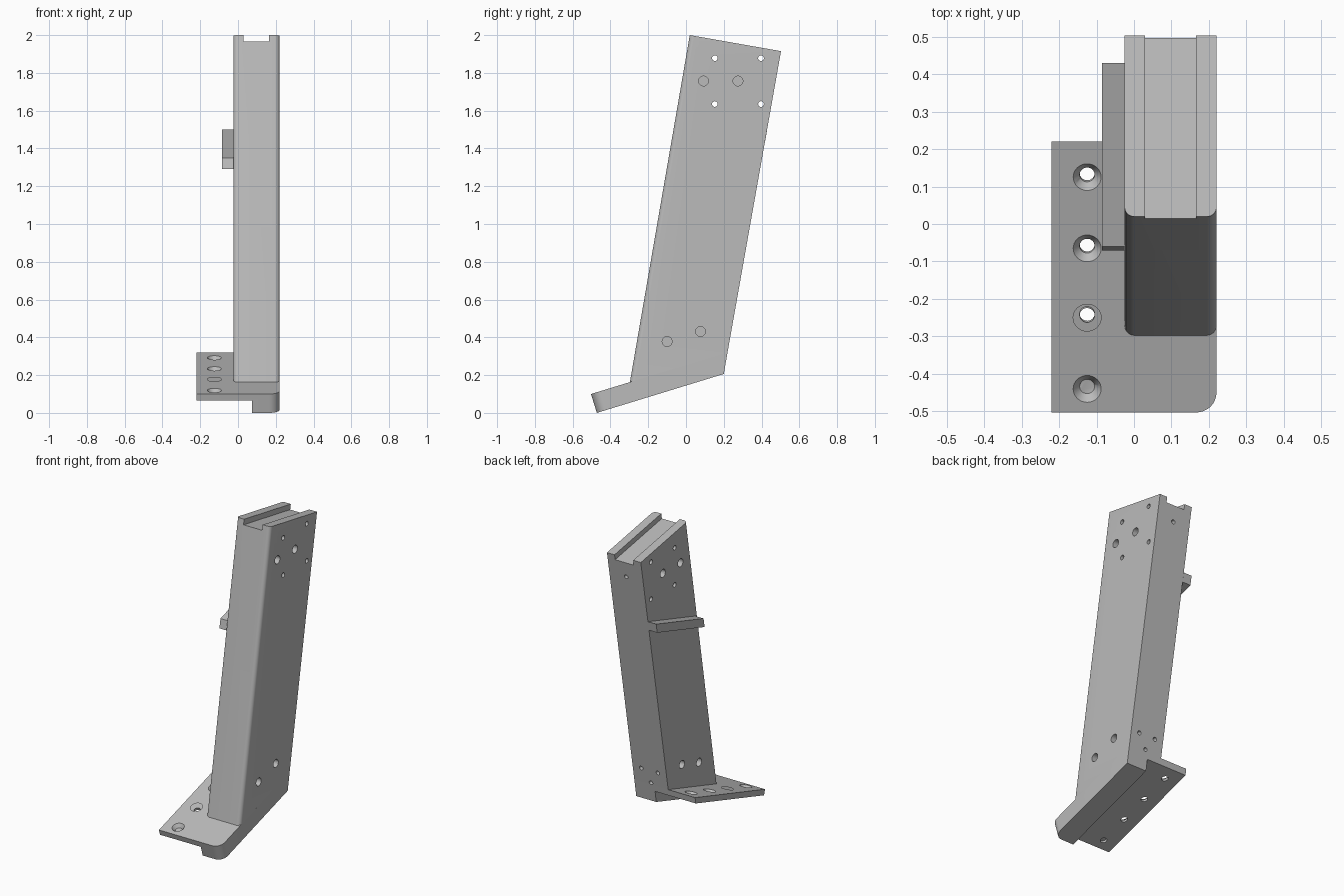
import bpy, bmesh, math
from mathutils import Vector

cube = bpy.data.objects.get("Cube")
if cube:
    bpy.data.objects.remove(cube, do_unlink=True)

grey = bpy.data.materials.new("light_grey")
grey.use_nodes = True
colour = (0.5, 0.5, 0.5, 1)
grey.diffuse_color = colour
grey.node_tree.nodes["Principled BSDF"].inputs["Base Color"].default_value = colour

LEFT, RIGHT = 0.22, -0.025           # side planes of the column
MID = (LEFT + RIGHT) / 2
SLOPE = 0.306                        # rise of the foot and the side rail


def add_object(name, bm):
    bmesh.ops.recalc_face_normals(bm, faces=bm.faces)
    mesh = bpy.data.meshes.new(name)
    bm.to_mesh(mesh)
    bm.free()
    obj = bpy.data.objects.new(name, mesh)
    mesh.materials.append(grey)
    bpy.context.collection.objects.link(obj)
    return obj


def prism(name, profile, x0, x1, round_edge=None, sides=(), radius=0):
    """Extrude a (y, z) profile along x, rounding one profile edge on the given sides."""
    bm = bmesh.new()
    verts = [bm.verts.new((x0, y, z)) for y, z in profile]
    face = bm.faces.new(verts)
    new = bmesh.ops.extrude_face_region(bm, geom=[face])["geom"]
    moved = [v for v in new if isinstance(v, bmesh.types.BMVert)]
    bmesh.ops.translate(bm, verts=moved, vec=(x1 - x0, 0, 0))
    if round_edge:
        ends = [Vector(profile[i]) for i in round_edge]
        picked = []
        for e in bm.edges:
            a, b = (v.co for v in e.verts)
            on_side = any(abs(a.x - s) + abs(b.x - s) < 1e-4 for s in sides)
            hits = all(min((a.yz - p).length, (b.yz - p).length) < 1e-4 for p in ends)
            if on_side and hits:
                picked.append(e)
        bmesh.ops.bevel(bm, geom=picked, offset=radius, segments=8,
                        profile=0.5, affect='EDGES')
    return add_object(name, bm)


def cut(target, cutter):
    mod = target.modifiers.new("cut", 'BOOLEAN')
    mod.operation = 'DIFFERENCE'
    mod.solver = 'EXACT'
    mod.object = cutter
    bpy.ops.object.select_all(action='DESELECT')
    bpy.context.view_layer.objects.active = target
    target.select_set(True)
    bpy.ops.object.modifier_apply(modifier=mod.name)
    bpy.data.objects.remove(cutter, do_unlink=True)


def drill(target, centre, axis, r_low, length, r_high=None):
    """Cut a round or tapered hole centred on a point along an axis."""
    bm = bmesh.new()
    bmesh.ops.create_cone(bm, cap_ends=True, segments=32, radius1=r_low,
                          radius2=r_high or r_low, depth=length)
    cutter = add_object("drill", bm)
    cutter.rotation_mode = 'QUATERNION'
    cutter.rotation_quaternion = Vector(axis).to_track_quat('Z', 'Y')
    cutter.location = centre
    bpy.context.view_layer.update()
    cut(target, cutter)


# Foot: sloping slab with one rounded corner, thinned under the flange
foot_front, foot_back = Vector((-0.503, 0.10)), Vector((0.22, 0.321))
foot = prism("foot", [foot_front, (-0.472, 0), (0.20, 0.206), foot_back],
             -0.22, LEFT, (0, 1), (LEFT,), 0.055)
ahead, behind = -0.7, 0.4
under = [(y, 0.061 + (y - foot_front.x) * SLOPE) for y in (ahead, behind)]
cut(foot, prism("step", under + [(behind, -0.3), (ahead, -0.3)], -0.4, 0.075))

# Countersunk screw holes along the flange
normal = Vector((0, -SLOPE, 1)).normalized()
for y in (0.125, -0.065, -0.25, -0.44):
    top = Vector((-0.125, y, foot_front.y + (y - foot_front.x) * SLOPE))
    drill(foot, top, normal, 0.02, 0.2)
    drill(foot, top - normal * 0.01, normal, 0.02, 0.024, 0.039)

# Column: leaning post with rounded front edges
top_front, top_back = Vector((0.02, 2.0)), Vector((0.503, 1.915))
column = prism("column", [(-0.297, 0.163), foot_back, top_back, top_front],
               RIGHT, LEFT, (0, 3), (LEFT, RIGHT), 0.025)

# Channel across the top
along = (top_back - top_front).normalized()
up = Vector((-along.y, along.x))
a, b = top_front - along * 0.1, top_back + along * 0.1
cut(column, prism("channel", [a - up * 0.035, b - up * 0.035, b + up * 0.1, a + up * 0.1],
                  0.03, 0.165))

# Side holes: small ones run through, large ones are blind from both sides
for y in (0.153, 0.397):
    for z in (1.635, 1.878):
        drill(column, (MID, y, z), (1, 0, 0), 0.015, 0.5)
for y, z in ((0.093, 1.757), (0.275, 1.757), (-0.10, 0.378), (0.077, 0.431)):
    for x in (LEFT, RIGHT):
        drill(column, (x, y, z), (1, 0, 0), 0.026, 0.16)

# Blind holes in the back face
lean = (top_back - foot_back).normalized()
for x, z in ((MID, 1.78), (MID, 0.335), (MID - 0.06, 0.42), (MID + 0.06, 0.42)):
    y = foot_back.x + (z - foot_back.y) * lean.x / lean.y
    drill(column, (x, y, z), (0, lean.y, -lean.x), 0.013, 0.16)

# Side rail, parallel to the foot
prism("side_rail", [(-0.071, 1.29), (0.419, 1.44), (0.43, 1.50), (-0.06, 1.35)],
      -0.085, RIGHT)

# Smooth the rounded edges and keep the rest sharp
for obj in (foot, column):
    bpy.ops.object.select_all(action='DESELECT')
    obj.select_set(True)
    bpy.context.view_layer.objects.active = obj
    bpy.ops.object.shade_smooth_by_angle(angle=math.radians(30))
